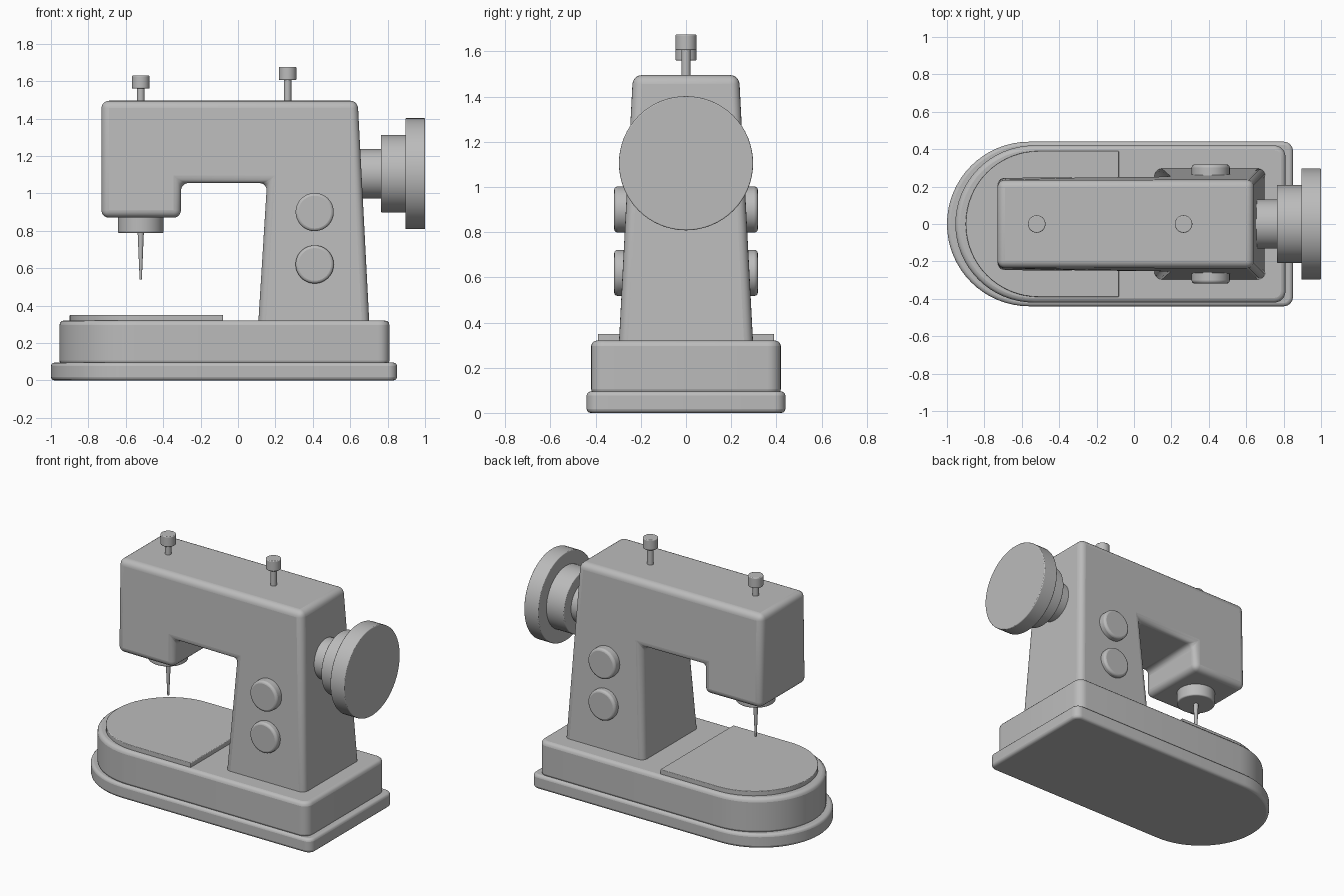
import bpy, bmesh, math
from mathutils import Matrix, Vector

cube = bpy.data.objects.get("Cube")
if cube:
    bpy.data.objects.remove(cube, do_unlink=True)

grey = bpy.data.materials.new("plain grey")
grey.use_nodes = True
grey.diffuse_color = (0.5, 0.5, 0.5, 1)
grey.node_tree.nodes["Principled BSDF"].inputs["Base Color"].default_value = (0.5, 0.5, 0.5, 1)


def finish(name, bm, bevel=0, segments=4):
    """Turn a bmesh into a shaded, optionally bevelled object."""
    bmesh.ops.recalc_face_normals(bm, faces=bm.faces)
    mesh = bpy.data.meshes.new(name)
    bm.to_mesh(mesh)
    bm.free()
    mesh.materials.append(grey)
    ob = bpy.data.objects.new(name, mesh)
    bpy.context.collection.objects.link(ob)
    if bevel:
        mod = ob.modifiers.new("rounding", 'BEVEL')
        mod.width = bevel
        mod.segments = segments
        mod.limit_method = 'ANGLE'
        mod.angle_limit = math.radians(35)
    bpy.ops.object.select_all(action='DESELECT')
    ob.select_set(True)
    bpy.context.view_layer.objects.active = ob
    bpy.ops.object.shade_smooth_by_angle(angle=math.radians(35))
    return ob


def prism(bottom, top):
    """Solid between two matching loops of points."""
    bm = bmesh.new()
    a = [bm.verts.new(p) for p in bottom]
    b = [bm.verts.new(p) for p in top]
    bm.faces.new(a)
    bm.faces.new(b)
    for i in range(len(a)):
        j = (i + 1) % len(a)
        bm.faces.new((a[i], a[j], b[j], b[i]))
    return bm


def slab(name, left, right, half, z0, z1, corner, bevel):
    """Plate with a half-round left end and small round right corners."""
    pts = []
    for i in range(33):
        t = math.pi / 2 + math.pi * i / 32
        pts.append((left + half + half * math.cos(t), half * math.sin(t)))
    for side in (-1, 1):
        for i in range(7):
            t = math.pi / 2 * i / 6 + (-math.pi / 2 if side < 0 else 0)
            pts.append((right - corner + corner * math.cos(t),
                        side * (half - corner) + corner * math.sin(t)))
    bm = prism([(x, y, z0) for x, y in pts], [(x, y, z1) for x, y in pts])
    return finish(name, bm, bevel, 3)


def rod(name, start, end, r1, r2=None, bevel=0, sides=48):
    """Cylinder or cone between two points."""
    start, end = Vector(start), Vector(end)
    axis = end - start
    bm = bmesh.new()
    bmesh.ops.create_cone(
        bm, cap_ends=True, segments=sides, radius1=r1,
        radius2=r1 if r2 is None else r2, depth=axis.length,
        matrix=Matrix.Translation((start + end) / 2)
        @ axis.to_track_quat('Z', 'Y').to_matrix().to_4x4())
    return finish(name, bm, bevel, 3)


# Base with work plate
slab("base_foot", -1.0, 0.85, 0.44, 0.0, 0.095, 0.05, 0.018)
slab("base_body", -0.955, 0.81, 0.42, 0.08, 0.32, 0.06, 0.025)
slab("work_plate", -0.9, -0.08, 0.39, 0.31, 0.35, 0.005, 0.004)

# Pillar, arm and head as one tapered, rounded body: x, z, half width
outline = [(-0.73, 0.87, 0.247), (-0.305, 0.87, 0.25), (-0.305, 1.055, 0.248),
           (0.155, 1.055, 0.255), (0.105, 0.25, 0.3), (0.705, 0.25, 0.3),
           (0.64, 1.495, 0.235), (-0.73, 1.495, 0.235)]
finish("machine_body", prism([(x, -w, z) for x, z, w in outline],
                             [(x, w, z) for x, z, w in outline]), 0.04, 5)

# Hand wheel
for name, x0, x1, r in (("wheel_hub", 0.6, 0.78, 0.132),
                        ("wheel_step", 0.765, 0.91, 0.208),
                        ("wheel_rim", 0.895, 1.0, 0.297)):
    rod(name, (x0, 0, 1.105), (x1, 0, 1.105), r, bevel=0.005, sides=64)

# Dials on both faces of the pillar
for side, label in ((-1, "front"), (1, "back")):
    for z, level in ((0.9, "upper"), (0.62, "lower")):
        rod(f"{label}_{level}_dial", (0.41, side * 0.2, z),
            (0.41, side * 0.318, z), 0.102, bevel=0.015)

# Thread pins on top
for label, x, z in (("left", 0.265, 1.605), ("right", -0.52, 1.56)):
    rod(f"{label}_pin_stem", (x, 0, 1.46), (x, 0, z + 0.02), 0.02, sides=32)
    rod(f"{label}_pin_cap", (x, 0, z), (x, 0, z + 0.07), 0.047, bevel=0.005, sides=32)

# Needle and its collar
rod("needle_collar", (-0.52, 0, 0.9), (-0.52, 0, 0.788), 0.122, bevel=0.008)
rod("needle", (-0.52, 0, 0.8), (-0.52, 0, 0.54), 0.017, 0.006, sides=24)
